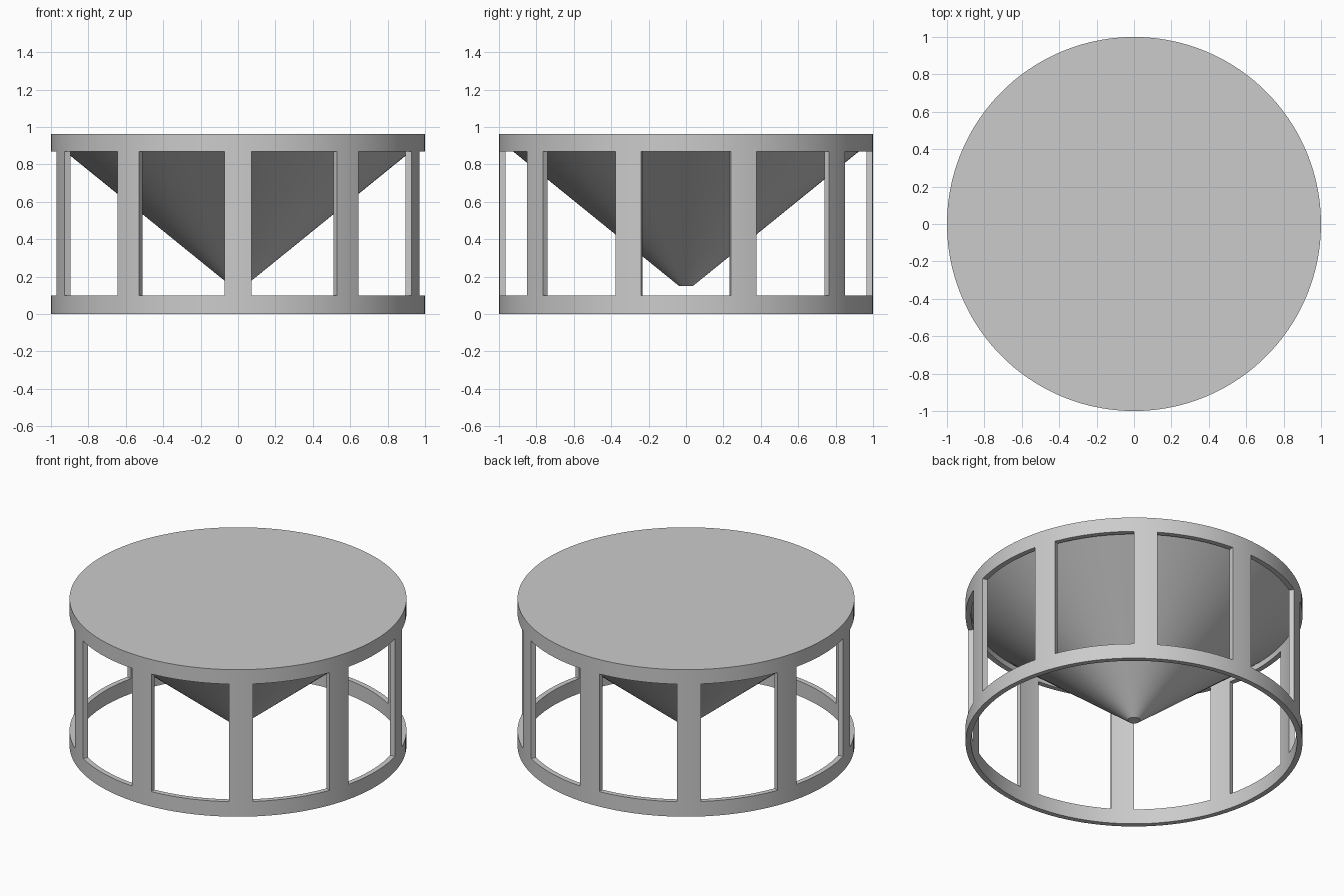
import bpy, bmesh, math

cube = bpy.data.objects.get("Cube")
if cube:
    bpy.data.objects.remove(cube, do_unlink=True)

BAYS, POST_STEPS, BAY_STEPS = 10, 3, 12
POST_HALF = math.radians(4.08)
R_OUT, R_IN = 1.0, 0.967
LEVELS = [0, 0.098, 0.868, 0.963]

grey = bpy.data.materials.new("light grey")
grey.use_nodes = True
colour = (0.6, 0.6, 0.6, 1)
grey.diffuse_color = colour
grey.node_tree.nodes["Principled BSDF"].inputs["Base Color"].default_value = colour


def finish(name, bm):
    bmesh.ops.recalc_face_normals(bm, faces=bm.faces)
    mesh = bpy.data.meshes.new(name)
    bm.to_mesh(mesh)
    bm.free()
    mesh.materials.append(grey)
    obj = bpy.data.objects.new(name, mesh)
    bpy.context.collection.objects.link(obj)
    bpy.ops.object.select_all(action='DESELECT')
    obj.select_set(True)
    bpy.context.view_layer.objects.active = obj
    bpy.ops.object.shade_smooth_by_angle(angle=math.radians(30))
    return obj


# Angles around the drum: each bay is a post followed by a window
bay = 2 * math.pi / BAYS
angles = []
for b in range(BAYS):
    start = -math.pi / 2 + b * bay - POST_HALF
    for s in range(BAY_STEPS):
        if s < POST_STEPS:
            a = start + 2 * POST_HALF * s / POST_STEPS
        else:
            t = (s - POST_STEPS) / (BAY_STEPS - POST_STEPS)
            a = start + 2 * POST_HALF + (bay - 2 * POST_HALF) * t
        angles.append(a)
N = len(angles)


def solid(i, j):
    """True where the drum wall has material."""
    if j in (0, 2):
        return True
    return j == 1 and i % BAY_STEPS < POST_STEPS


# Drum frame: two rings joined by posts, closed by a flat lid
bm = bmesh.new()
rings = [[[bm.verts.new((r * math.cos(a), r * math.sin(a), z)) for a in angles]
          for z in LEVELS] for r in (R_OUT, R_IN)]
for j in range(len(LEVELS) - 1):
    for i in range(N):
        if not solid(i, j):
            continue
        k = (i + 1) % N
        for ring in rings:
            bm.faces.new((ring[j][i], ring[j][k], ring[j + 1][k], ring[j + 1][i]))
        # Reveals around the windows and under the base
        borders = [((i - 1) % N, j, (j, i), (j + 1, i)),
                   (k, j, (j, k), (j + 1, k)),
                   (i, j - 1, (j, i), (j, k))]
        if j + 1 < len(LEVELS) - 1:
            borders.append((i, j + 1, (j + 1, i), (j + 1, k)))
        for ni, nj, p, q in borders:
            if not solid(ni, nj):
                outer, inner = rings
                bm.faces.new((outer[p[0]][p[1]], outer[q[0]][q[1]],
                              inner[q[0]][q[1]], inner[p[0]][p[1]]))
bm.faces.new(rings[0][-1])
finish("drum_frame", bm)

# Cone hanging under the lid, with a small flat tip
TIP_Z, RIM_Z = 0.15, 0.904
bm = bmesh.new()
bmesh.ops.create_cone(bm, cap_ends=True, segments=N, radius1=0.037,
                      radius2=R_IN, depth=RIM_Z - TIP_Z)
bmesh.ops.translate(bm, verts=bm.verts, vec=(0, 0, (TIP_Z + RIM_Z) / 2))
finish("hanging_cone", bm)
